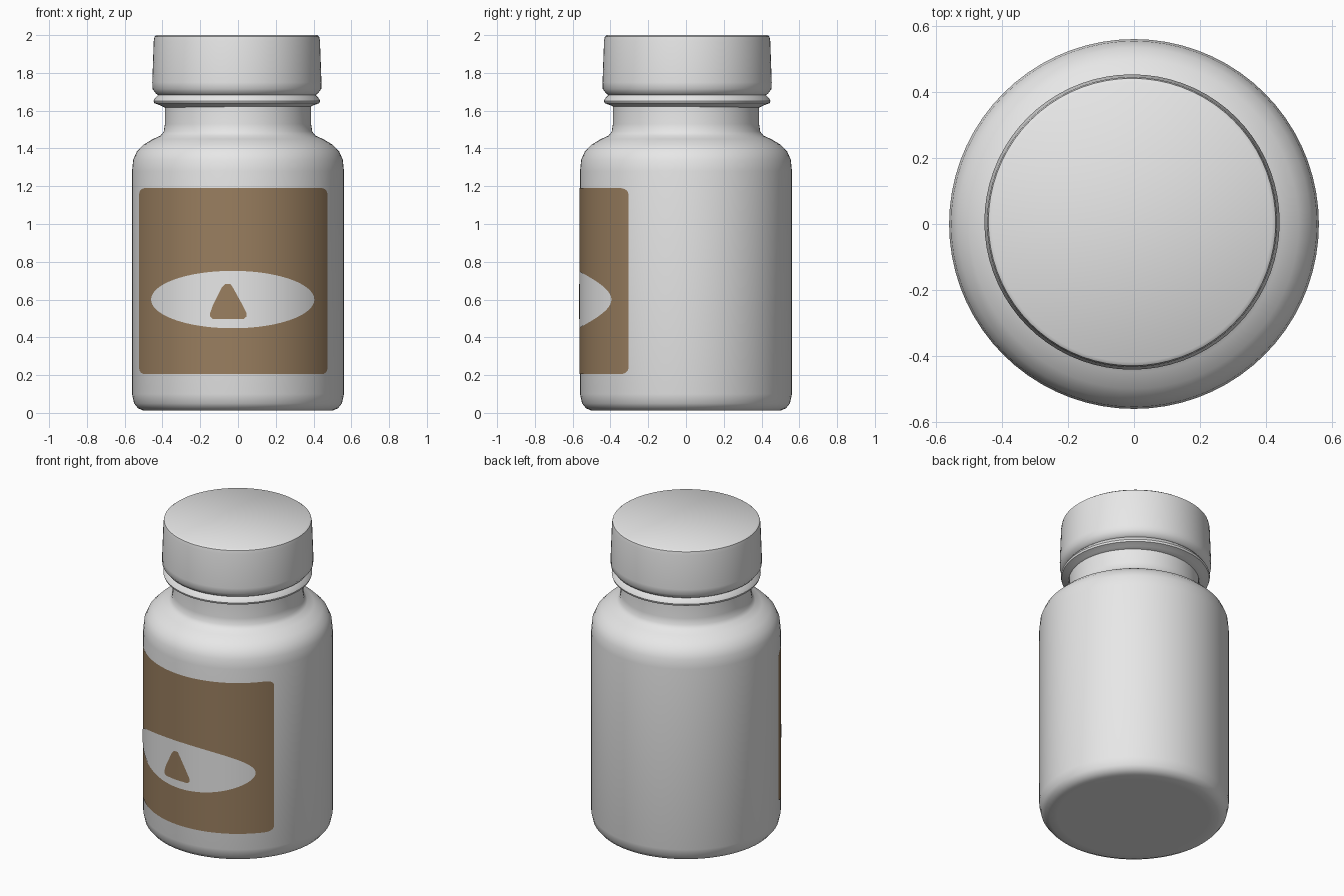
import bpy
import math

cube = bpy.data.objects.get("Cube")
if cube:
    bpy.data.objects.remove(cube, do_unlink=True)

SIDES = 72
RADIUS = 0.561


def material(name, colour):
    mat = bpy.data.materials.new(name)
    mat.use_nodes = True
    mat.diffuse_color = colour
    bsdf = next(n for n in mat.node_tree.nodes if n.type == 'BSDF_PRINCIPLED')
    bsdf.inputs["Base Color"].default_value = colour
    return mat


def add_object(name, verts, faces, mat, sharp=40):
    mesh = bpy.data.meshes.new(name)
    mesh.from_pydata(verts, [], faces)
    mesh.materials.append(mat)
    obj = bpy.data.objects.new(name, mesh)
    bpy.context.collection.objects.link(obj)
    bpy.ops.object.select_all(action='DESELECT')
    obj.select_set(True)
    bpy.context.view_layer.objects.active = obj
    bpy.ops.object.shade_smooth_by_angle(angle=math.radians(sharp))
    return obj


def lathe(name, profile, mat, centre=(0, 0)):
    """Revolve (radius, z) points, listed bottom to top, and close both ends."""
    verts, faces = [], []
    for r, z in profile:
        for i in range(SIDES):
            a = math.tau * i / SIDES
            verts.append((centre[0] + r * math.cos(a), centre[1] + r * math.sin(a), z))
    for row in range(len(profile) - 1):
        for i in range(SIDES):
            j = (i + 1) % SIDES
            a, b = row * SIDES, (row + 1) * SIDES
            faces.append((a + i, a + j, b + j, b + i))
    faces.append(tuple(reversed(range(SIDES))))
    faces.append(tuple(range(len(verts) - SIDES, len(verts))))
    return add_object(name, verts, faces, mat)


def wrapped_plate(name, columns, lift, mat):
    """Thin plate on the front wall from (x, low z, high z) columns."""
    r = RADIUS + lift
    verts, faces = [], []
    for x, low, high in columns:
        y = -math.sqrt(r * r - x * x)
        verts += [(x, y, low), (x, y, high)]
    for i in range(0, len(verts) - 2, 2):
        faces.append((i, i + 2, i + 3, i + 1))
    return add_object(name, verts, faces, mat)


def spread(x0, x1, count):
    """Positions across the front, evenly spaced by angle and denser at the ends."""
    a0, a1 = math.asin(x0 / RADIUS), math.asin(x1 / RADIUS)
    for i in range(count + 1):
        t = (1 - math.cos(math.pi * i / count)) / 2
        yield RADIUS * math.sin(a0 + (a1 - a0) * t)


white = material("white plastic", (0.8, 0.8, 0.8, 1))
brown = material("brown label", (0.32, 0.21, 0.115, 1))

# Bottle with rounded base, shoulder and neck
lathe("bottle_body", [
    (0.45, 0.012), (0.50, 0.012), (0.53, 0.025), (0.55, 0.05), (RADIUS, 0.10),
    (RADIUS, 1.28), (0.555, 1.34), (0.535, 1.385), (0.50, 1.42), (0.45, 1.45),
    (0.41, 1.468), (0.393, 1.49), (0.387, 1.53), (0.386, 1.64)], white)

# Cap with a tamper ring below it
CAP_CENTRE = (-0.006, 0.006)
lathe("tamper_ring", [
    (0.38, 1.615), (0.405, 1.628), (0.437, 1.64), (0.441, 1.652),
    (0.432, 1.668), (0.415, 1.685), (0.415, 1.71)], white, CAP_CENTRE)
lathe("cap", [
    (0.41, 1.678), (0.428, 1.69), (0.447, 1.715), (0.448, 1.75),
    (0.440, 1.97), (0.436, 1.992), (0.425, 2.0)], white, CAP_CENTRE)

# Label with rounded corners
LEFT, RIGHT, LOW, HIGH, CORNER = -0.523, 0.473, 0.205, 1.19, 0.03
label = []
for x in spread(LEFT, RIGHT, 48):
    d = max(0, CORNER - min(x - LEFT, RIGHT - x))
    inset = CORNER - math.sqrt(max(0, CORNER ** 2 - d ** 2))
    label.append((x, LOW + inset, HIGH - inset))
wrapped_plate("label", label, 0.002, brown)

# Oval window on the label
MID, HALF = -0.028, 0.432
oval = []
for x in spread(MID - HALF, MID + HALF, 48):
    h = 0.152 * math.sqrt(max(0, 1 - ((x - MID) / HALF) ** 2))
    oval.append((x, 0.6 - h, 0.6 + h))
wrapped_plate("label_oval", oval, 0.004, white)

# Rounded triangle in the oval
wrapped_plate("label_triangle", [
    (-0.147, 0.51, 0.53), (-0.135, 0.498, 0.565), (-0.085, 0.498, 0.665),
    (-0.068, 0.498, 0.683), (-0.040, 0.498, 0.683), (-0.025, 0.498, 0.66),
    (0.030, 0.498, 0.56), (0.045, 0.51, 0.53)], 0.006, brown)
